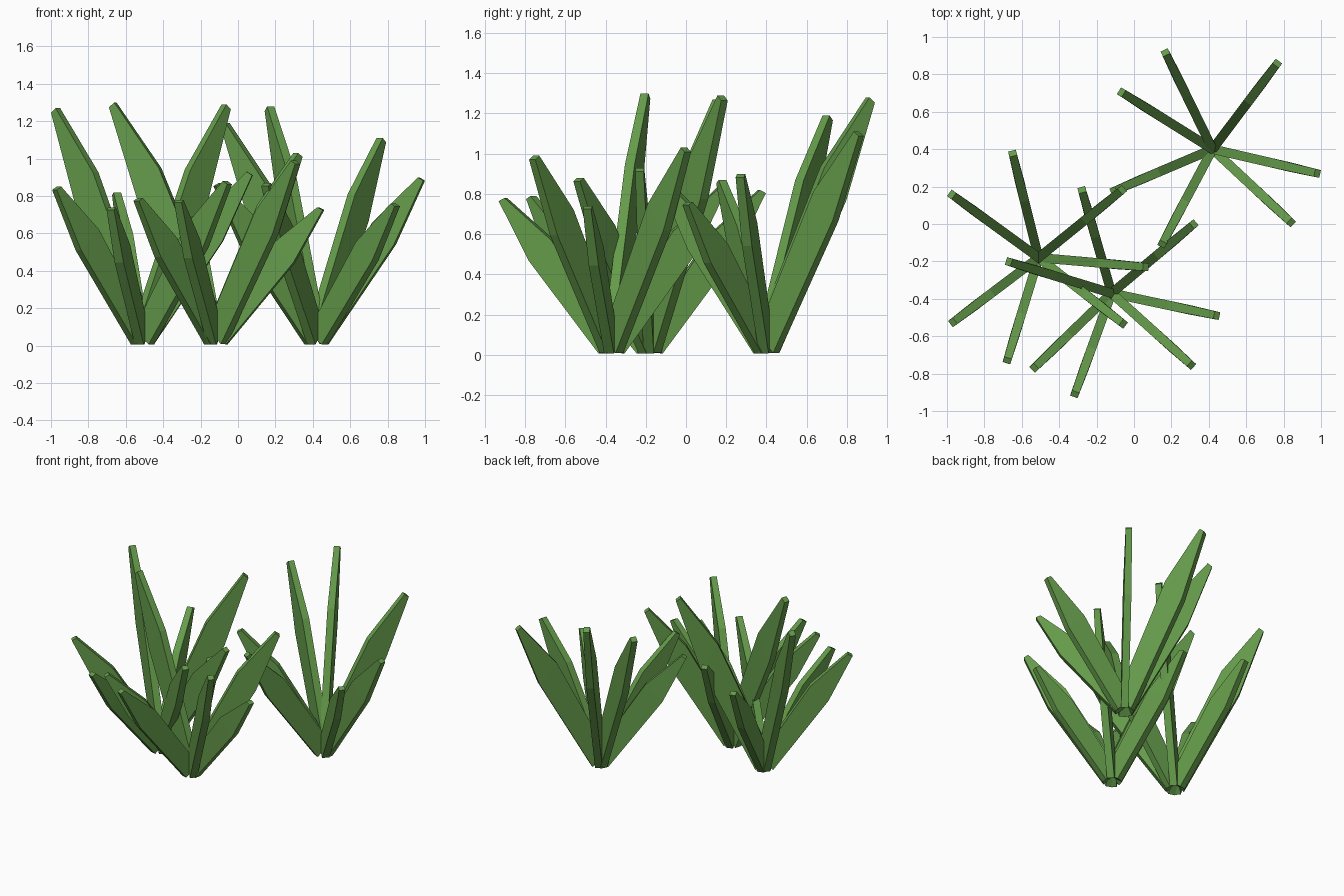
import bpy, bmesh
from math import radians, sin, cos

if "Cube" in bpy.data.objects:
    bpy.data.objects.remove(bpy.data.objects["Cube"])

leaf = bpy.data.materials.new("leaf_green")
leaf.diffuse_color = (0.13, 0.33, 0.07, 1)
leaf.use_nodes = True
leaf.node_tree.nodes["Principled BSDF"].inputs["Base Color"].default_value = leaf.diffuse_color

# blade side profile rings: (outer r, outer z), (inner r, inner z), thickness; z is scaled by height
RINGS = [((0.06, 0.008), (-0.04, 0.10), 0.05),
         ((0.43, 0.60), (0.31, 0.73), 0.05),
         ((0.59, 0.98), (0.56, 1.0), 0.042)]


def add_blade(bm, cx, cy, angle, height):
    a = radians(angle)
    rings = []
    for outer, inner, t in RINGS:
        ring = []
        for (r, z), s in ((outer, -1), (outer, 1), (inner, 1), (inner, -1)):
            w = s * t / 2
            ring.append(bm.verts.new((cx + r * cos(a) - w * sin(a),
                                      cy + r * sin(a) + w * cos(a), z * height)))
        rings.append(ring)
    for lo, hi in zip(rings, rings[1:]):
        for i in range(4):
            j = (i + 1) % 4
            bm.faces.new((lo[i], lo[j], hi[j], hi[i]))
    bm.faces.new(rings[0][::-1])
    bm.faces.new(rings[-1])


def add_tuft(name, cx, cy, blades):
    bm = bmesh.new()
    for angle, height in blades:
        add_blade(bm, cx, cy, angle, height)
    bmesh.ops.recalc_face_normals(bm, faces=bm.faces)
    mesh = bpy.data.meshes.new(name)
    bm.to_mesh(mesh)
    bm.free()
    mesh.materials.append(leaf)
    bpy.context.collection.objects.link(bpy.data.objects.new(name, mesh))


# three grass tufts of seven blades: (direction in degrees, height)
add_tuft("grass_tuft_back", 0.42, 0.40,
         [(148, 1.19), (116, 1.28), (53, 1.11), (-13, 0.90), (-43, 0.76), (-118, 0.87), (-157, 0.87)])
add_tuft("grass_tuft_left", -0.51, -0.18,
         [(144, 1.27), (104, 0.82), (39, 1.29), (-5, 0.93), (-38, 0.88), (-107, 0.74), (-143, 0.85)])
add_tuft("grass_tuft_front", -0.12, -0.37,
         [(163, 1.30), (106, 0.84), (40, 1.03), (-12, 0.74), (-42, 0.99), (-110, 0.78), (-136, 0.79)])
